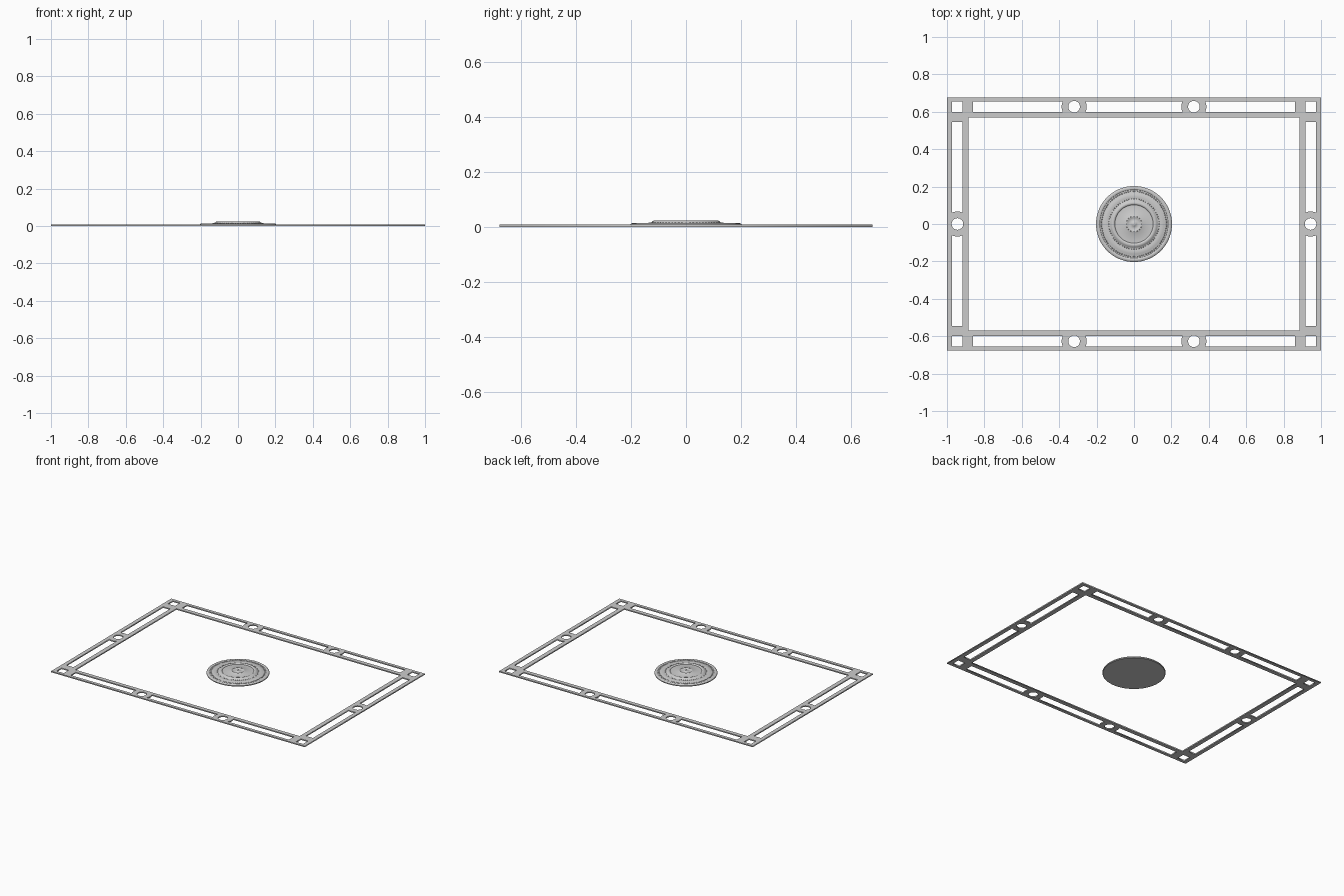
import bpy, bmesh, math
from mathutils import Matrix

if "Cube" in bpy.data.objects:
    bpy.data.objects.remove(bpy.data.objects["Cube"])

HX, HY = 1.0, 0.677          # outer half sizes
CX, CY = 0.944, 0.627        # centre line of the border band
W = 0.028                    # half width of the slots
RING, HOLE = 0.067, 0.031    # round bosses on the border
BOSS_X = 0.32
THICK = 0.008


def rect(x0, x1, y0, y1):
    return [(x0, y0), (x1, y0), (x1, y1), (x0, y1)]


def circle(cx, cy, r, n=40):
    return [(cx + r * math.cos(2 * math.pi * i / n), cy + r * math.sin(2 * math.pi * i / n)) for i in range(n)]


def slot_end(c, side, n=8):
    """Concave slot end hugging a round boss; (along, across) points."""
    ts = [-W + 2 * W * i / n for i in range(n + 1)]
    return [(c + side * math.sqrt(RING ** 2 - t * t), t) for t in ts]


# Border outlines: rim, opening, corner windows, slots and boss holes
loops = [rect(-HX, HX, -HY, HY), rect(-0.885, 0.885, -0.57, 0.57)]
side_slot = [(0.545, W), (0.545, -W)] + slot_end(0, 1)
end_slot = [(0.86, W), (0.86, -W)] + slot_end(BOSS_X, 1)
mid_slot = slot_end(BOSS_X, -1) + slot_end(-BOSS_X, 1)[::-1]
for s in (-1, 1):
    loops.append([(a, s * CY + t) for a, t in mid_slot])
    loops.append(circle(s * CX, 0, HOLE))
    for q in (-1, 1):
        loops.append(rect(s * CX - W, s * CX + W, q * CY - W, q * CY + W))
        loops.append(circle(s * BOSS_X, q * CY, HOLE))
        loops.append([(s * a, q * CY + t) for a, t in end_slot])
        loops.append([(s * CX + t, q * a) for a, t in side_slot])

curve = bpy.data.curves.new("border_frame", 'CURVE')
curve.dimensions = '2D'
curve.fill_mode = 'BOTH'
curve.extrude = THICK / 2
for pts in loops:
    sp = curve.splines.new('POLY')
    sp.points.add(len(pts) - 1)
    for p, (x, y) in zip(sp.points, pts):
        p.co = (x, y, 0, 1)
    sp.use_cyclic_u = True
frame = bpy.data.objects.new("border_frame", curve)
frame.location.z = THICK / 2
bpy.context.collection.objects.link(frame)
bpy.context.view_layer.objects.active = frame
frame.select_set(True)
bpy.ops.object.convert(target='MESH')


def finish(bm, name):
    bmesh.ops.recalc_face_normals(bm, faces=bm.faces)
    me = bpy.data.meshes.new(name)
    bm.to_mesh(me)
    bm.free()
    ob = bpy.data.objects.new(name, me)
    bpy.context.collection.objects.link(ob)
    bpy.ops.object.select_all(action='DESELECT')
    bpy.context.view_layer.objects.active = ob
    ob.select_set(True)
    bpy.ops.object.shade_smooth_by_angle(angle=math.radians(40))
    return ob


# Turned ceiling medallion
profile = [(0, 0), (0.2, 0), (0.203, 0.003), (0.203, 0.008), (0.199, 0.012), (0.192, 0.0145),
           (0.186, 0.0135), (0.183, 0.011), (0.165, 0.0115), (0.160, 0.014), (0.142, 0.0145),
           (0.138, 0.0135), (0.128, 0.0145), (0.125, 0.017), (0.119, 0.022), (0.112, 0.024),
           (0.106, 0.0225), (0.102, 0.018), (0.05, 0.0185), (0.046, 0.021), (0.04, 0.0225),
           (0.034, 0.0205), (0.03, 0.018), (0.015, 0.0185), (0.012, 0.021), (0.006, 0.023), (0, 0.0235)]
bm = bmesh.new()
vs = [bm.verts.new((r, 0, z)) for r, z in profile]
es = [bm.edges.new(p) for p in zip(vs, vs[1:])]
bmesh.ops.spin(bm, geom=vs + es, cent=(0, 0, 0), axis=(0, 0, 1), angle=2 * math.pi, steps=96)
bmesh.ops.remove_doubles(bm, verts=bm.verts, dist=1e-5)
finish(bm, "medallion")

# Beaded rings on the medallion
for name, r, z, size, n in (("outer_beads", 0.174, 0.0115, 0.0035, 90),
                            ("inner_beads", 0.133, 0.014, 0.003, 64),
                            ("centre_petals", 0.04, 0.0215, 0.003, 16)):
    bm = bmesh.new()
    for i in range(n):
        a = 2 * math.pi * i / n
        m = Matrix.Rotation(a, 4, 'Z') @ Matrix.Translation((r, 0, z)) @ Matrix.Diagonal((1, 1, 0.7, 1))
        bmesh.ops.create_uvsphere(bm, u_segments=10, v_segments=6, radius=size, matrix=m)
    finish(bm, name)
